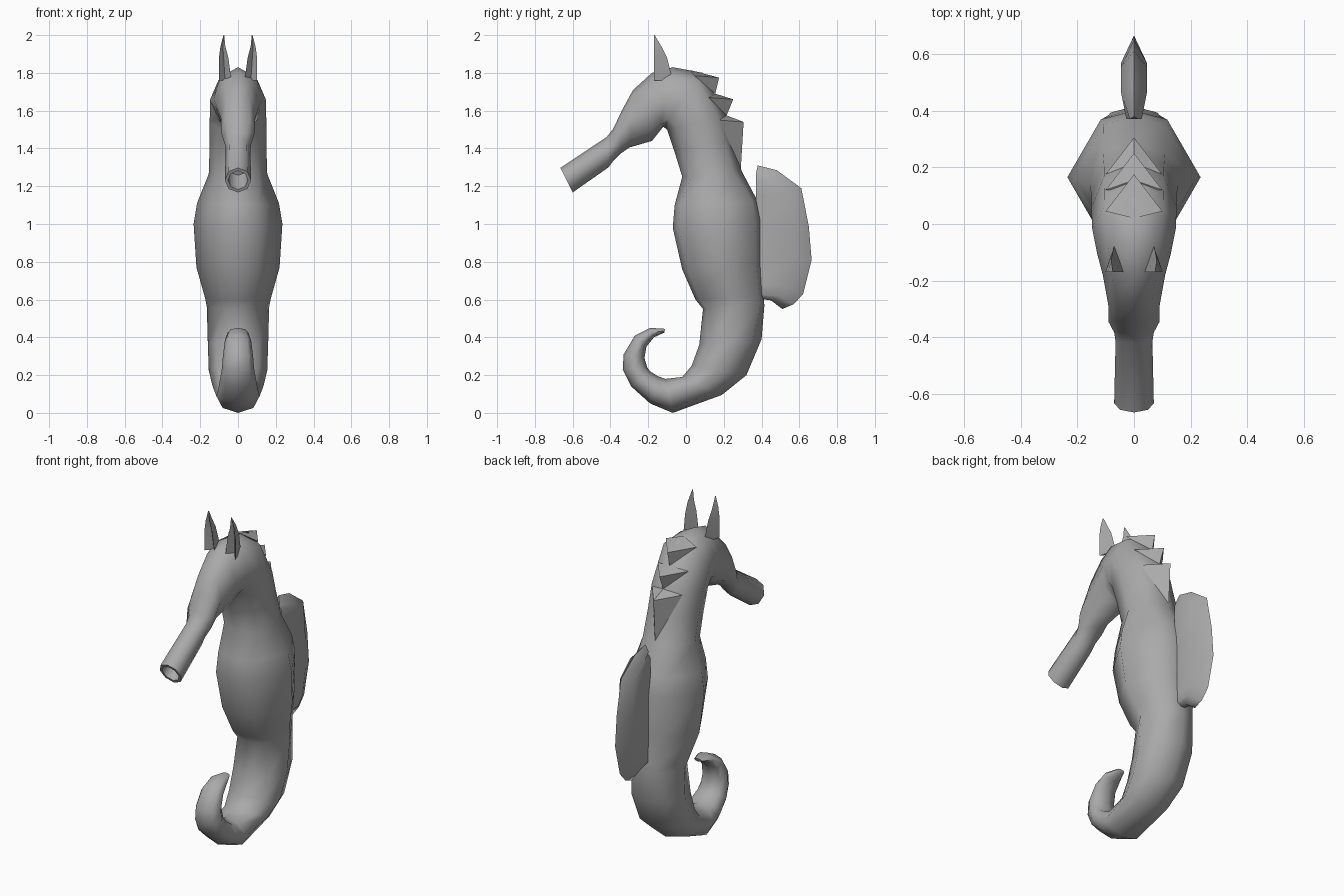
import bpy, bmesh, math
from mathutils import Vector

if "Cube" in bpy.data.objects:
    bpy.data.objects.remove(bpy.data.objects["Cube"])

grey = bpy.data.materials.new("warm grey")
grey.diffuse_color = (0.4, 0.4, 0.4, 1)
grey.use_nodes = True
grey.node_tree.nodes["Principled BSDF"].inputs["Base Color"].default_value = grey.diffuse_color


def finish(name, bm, angle):
    bmesh.ops.recalc_face_normals(bm, faces=bm.faces)
    mesh = bpy.data.meshes.new(name)
    bm.to_mesh(mesh)
    bm.free()
    mesh.materials.append(grey)
    ob = bpy.data.objects.new(name, mesh)
    bpy.context.collection.objects.link(ob)
    bpy.ops.object.select_all(action='DESELECT')
    ob.select_set(True)
    bpy.context.view_layer.objects.active = ob
    bpy.ops.object.shade_smooth_by_angle(angle=math.radians(angle))


def loft(name, sections, angle):
    """Skin closed sections of equal point count and cap both ends."""
    bm = bmesh.new()
    rings = [[bm.verts.new(p) for p in s] for s in sections]
    n = len(rings[0])
    for a, b in zip(rings, rings[1:]):
        for i in range(n):
            j = (i + 1) % n
            bm.faces.new((a[i], a[j], b[j], b[i]))
    bm.faces.new(rings[0])
    bm.faces.new(rings[-1])
    finish(name, bm, angle)


def ring(fy, fz, by, bz, w):
    """Eight-sided section between a front and a back point."""
    front, back = Vector((0, fy, fz)), Vector((0, by, bz))
    mid, half = (front + back) / 2, (back - front) / 2
    corner = 60 if w > .16 else 45  # the belly has sharper flanks
    out = []
    for a in (-90, -corner, 0, corner, 90, 180 - corner, 180, 180 + corner):
        t = math.radians(a)
        out.append(mid + half * math.sin(t) + Vector((w * math.cos(t), 0, 0)))
    return out


# Tail, belly, neck, head and snout: front y, z, back y, z, half width
body = [
    (-.115, .425, -.11, .445, .025), (-.17, .40, -.19, .45, .055),
    (-.21, .35, -.27, .41, .07), (-.22, .29, -.33, .31, .08),
    (-.205, .24, -.335, .23, .085), (-.19, .22, -.29, .14, .095),
    (-.15, .195, -.19, .05, .105), (-.11, .18, -.07, 0, .115),
    (-.02, .19, .19, .095, .135), (.03, .25, .32, .20, .155),
    (.07, .36, .40, .39, .16), (.09, .55, .415, .57, .165),
    (.05, .60, .41, .62, .175), (-.02, .76, .40, .78, .22),
    (-.07, .98, .40, 1.02, .235), (-.06, 1.10, .38, 1.12, .217),
    (-.02, 1.25, .295, 1.28, .155), (-.06, 1.38, .25, 1.44, .15),
    (-.10, 1.50, .215, 1.575, .15), (-.12, 1.515, .09, 1.80, .148),
    (-.14, 1.49, -.07, 1.83, .13), (-.18, 1.44, -.18, 1.80, .11),
    (-.30, 1.405, -.28, 1.71, .09), (-.35, 1.37, -.34, 1.60, .09),
    (-.38, 1.34, -.385, 1.505, .07), (-.41, 1.30, -.42, 1.46, .065),
    (-.60, 1.167, -.665, 1.297, .07),
]
skin = [ring(*r) for r in body]
# Hollow mouth: shrink the last ring, then push it back into the snout
centre = Vector((0, -.632, 1.232))
lip = [centre + (p - centre) * .76 for p in skin[-1]]
skin += [lip, [p + Vector((0, .11, .075)) for p in lip]]
loft("body", skin, 75)

# Neck crest: three stepped wedges between notches on the nape
notches = [(.02, 1.815), (.155, 1.69), (.215, 1.575), (.29, 1.29)]
tips = [(.175, 1.775), (.25, 1.66), (.305, 1.54)]
for k, t in enumerate(tips):
    bm = bmesh.new()
    up, tip, low = [bm.verts.new((0, *p)) for p in (notches[k], t, notches[k + 1])]
    sides = [bm.verts.new((s * .1, t[0] - .13, t[1] + .01)) for s in (-1, 1)]
    for s in sides:
        bm.faces.new((up, tip, s))
        bm.faces.new((tip, low, s))
    bm.faces.new((up, *sides))
    bm.faces.new((low, *sides))
    finish("crest_spike_%d" % (k + 1), bm, 40)

# Back fin: outer edge y, z and y of the thickest line
fin = [(.38, 1.31, .37), (.48, 1.285, .46), (.61, 1.19, .555), (.65, .99, .57),
       (.665, .81, .57), (.62, .63, .54), (.57, .575, .50), (.51, .55, .45)]
sections = []
for y, z, mid in fin:
    w = .045 if mid > .455 else .015
    mz, rz = .93 + (z - .93) * .88, .93 + (z - .93) * .85
    sections.append([(0, y, z), (w, mid, mz), (w * .6, .37, rz),
                     (-w * .6, .37, rz), (-w, mid, mz)])
loft("back_fin", sections, 60)

# Ears: cupped in front, pointed; z, centre x, half width, depth
ear = [(1.76, .068, .033, .10), (1.88, .076, .025, .07),
       (1.94, .08, .013, .04), (2.0, .075, .002, .004)]
for side, s in (("left", 1), ("right", -1)):
    loft(side + "_ear", [[(s * (x + w), -.17, z), (s * x, -.17 + d * .4, z),
                          (s * (x - w), -.17, z), (s * x, -.17 + d, z)]
                         for z, x, w, d in ear], 50)
